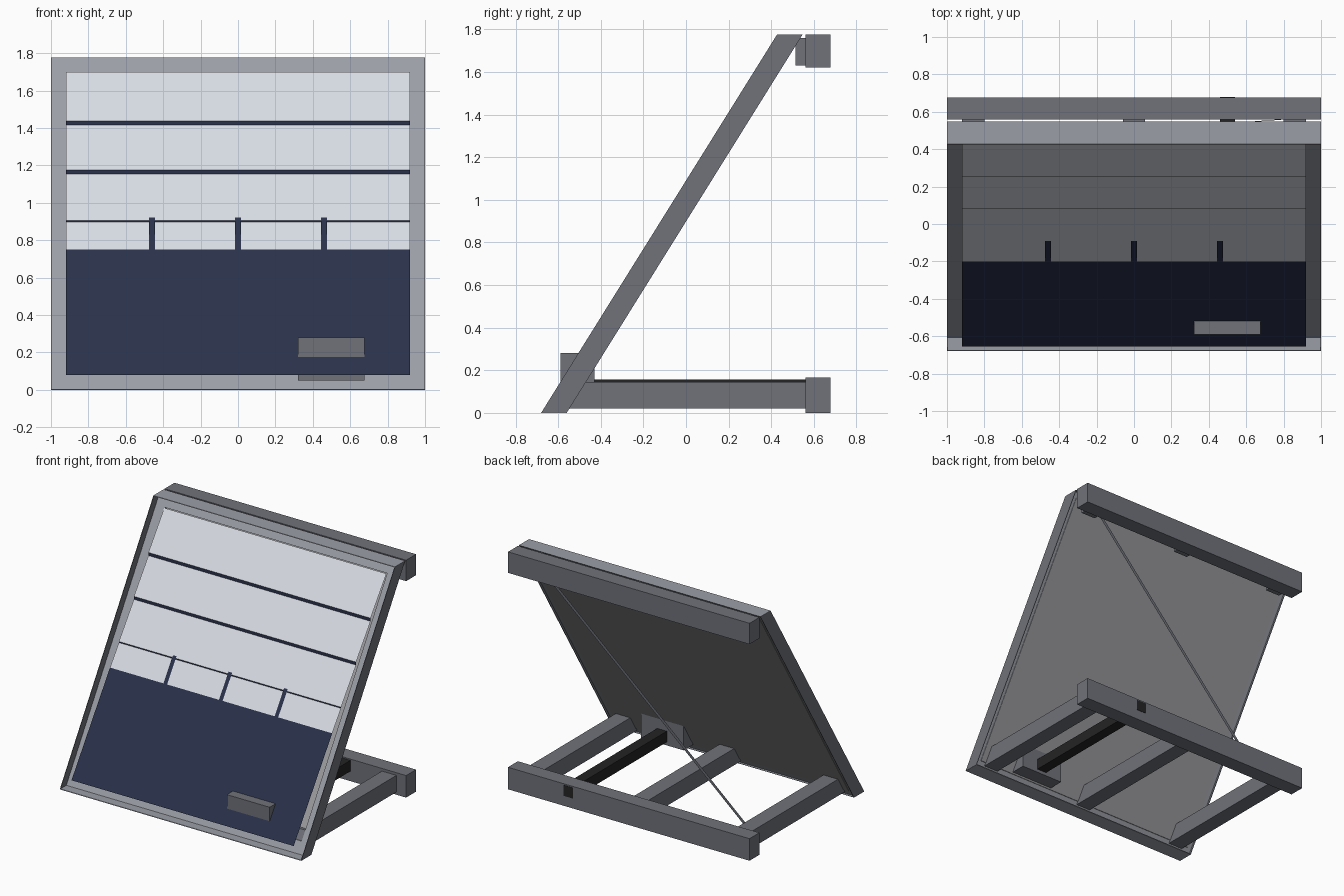
import bpy, bmesh

if "Cube" in bpy.data.objects:
    bpy.data.objects.remove(bpy.data.objects["Cube"])

S = 0.6236            # lean of the tray: y gained per unit of height
H = 1.777


def material(name, r, g, b):
    def lin(c):
        c /= 255
        return c / 12.92 if c < 0.04045 else ((c + 0.055) / 1.055) ** 2.4
    m = bpy.data.materials.new(name)
    m.diffuse_color = (lin(r), lin(g), lin(b), 1)
    m.use_nodes = True
    m.node_tree.nodes["Principled BSDF"].inputs["Base Color"].default_value = m.diffuse_color
    return m


DARK = material("dark_grey", 112, 114, 122)
LIGHT = material("light_grey", 155, 158, 166)
PALE = material("pale_grey", 216, 220, 228)
NAVY = material("navy", 42, 50, 75)
BACK = material("back_grey", 156, 157, 160)
BLACK = material("black", 36, 36, 36)


def finish(name, bm, mats):
    me = bpy.data.meshes.new(name)
    bm.to_mesh(me)
    bm.free()
    for m in mats:
        me.materials.append(m)
    bpy.context.collection.objects.link(bpy.data.objects.new(name, me))


def prism(name, profile, x0, x1, mat):
    """Extrude a closed (y, z) outline along x."""
    bm = bmesh.new()
    a = [bm.verts.new((x0, y, z)) for y, z in profile]
    b = [bm.verts.new((x1, y, z)) for y, z in profile]
    n = len(a)
    bm.faces.new(a)
    bm.faces.new(b[::-1])
    for i in range(n):
        j = (i + 1) % n
        bm.faces.new((a[j], a[i], b[i], b[j]))
    bmesh.ops.recalc_face_normals(bm, faces=bm.faces)
    finish(name, bm, [mat])


def box(name, x0, x1, y0, y1, z0, z1, mat):
    prism(name, [(y0, z0), (y1, z0), (y1, z1), (y0, z1)], x0, x1, mat)


def leaning(name, x0, x1, f, b, z0, z1, mat):
    """Plate parallel to the tray; f and b are front and back y at z = 0."""
    prism(name, [(f + S * z0, z0), (b + S * z0, z0),
                 (b + S * z1, z1), (f + S * z1, z1)], x0, x1, mat)


def sheet(name, line, x0, x1, mats):
    """Paper-thin sheet facing front; upright risers take the last colour."""
    bm = bmesh.new()
    a = [bm.verts.new((x0, y, z)) for y, z in line]
    b = [bm.verts.new((x1, y, z)) for y, z in line]
    for i in range(len(a) - 1):
        face = bm.faces.new((a[i], b[i], b[i + 1], a[i + 1]))
        face.normal_update()
        face.material_index = len(mats) - 1 if face.normal.y < -0.95 else 0
    finish(name, bm, mats)


# thin outer walls of the tray
F, B, T = -0.68, -0.56, 0.004
leaning("bottom_wall", -1, 1, F, B, 0, T, LIGHT)
leaning("top_wall", -1, 1, F, B, H - T, H, LIGHT)
leaning("left_wall", -1, -1 + T, F, B, 0, H, DARK)
leaning("right_wall", 1 - T, 1, F, B, 0, H, DARK)

# recessed border around the panels
RF, RB = -0.61, -0.578
leaning("bottom_border", -1 + T, 1 - T, RF, RB, T, 0.08, LIGHT)
leaning("top_border", -1 + T, 1 - T, RF, RB, 1.70, H - T, LIGHT)
leaning("left_border", -1 + T, -0.92, RF, RB, 0.08, 1.70, LIGHT)
leaning("right_border", 0.92, 1 - T, RF, RB, 0.08, 1.70, LIGHT)

# plain back board
leaning("back_board", -0.965, 0.965, RB - 0.005, RB + 0.004, 0.04, 1.74, BACK)

# navy lower panel
sheet("lower_panel", [(-0.655, 0.08), (-0.20, 0.75)], -0.92, 0.92, [NAVY])

# pale upper panels stepped by upright navy risers
y, z, line = -0.20, 0.75, [(-0.20, 0.75)]
for z0, z1 in [(0.897, 0.905), (1.153, 1.175), (1.415, 1.438)]:
    y += 0.715 * (z0 - z)
    z = z1
    line += [(y, z0), (y, z1)]
line.append((y + 0.715 * (1.70 - z), 1.70))
sheet("stepped_panels", line, -0.92, 0.92, [PALE, NAVY])

# upright strips rising from the navy panel
for x in (-0.46, 0, 0.46):
    sheet("upright_strip", [(-0.204, 0.75), (-0.091, 0.92)],
          x - 0.015, x + 0.015, [NAVY])

# rear beams, base legs and top spacers
box("top_rear_beam", -1, 1, 0.56, 0.677, 1.62, H, DARK)
box("base_rear_beam", -1, 1, 0.56, 0.677, 0, 0.165, DARK)
for x in (-0.86, 0, 0.86):
    prism("base_leg", [(-0.605 + S * 0.02, 0.02), (0.56, 0.02),
                       (0.56, 0.145), (-0.605 + S * 0.145, 0.145)],
          x - 0.06, x + 0.06, DARK)
    box("top_spacer", x - 0.06, x + 0.06, 0.515, 0.56, 1.63, 1.76, DARK)

# drive box and its black shaft
box("drive_box", 0.32, 0.675, -0.59, -0.43, 0.05, 0.28, DARK)
box("drive_shaft", 0.46, 0.54, -0.43, 0.679, 0.075, 0.156, BLACK)

# paper-thin diagonal brace, edge-on from the side
bm = bmesh.new()
bm.faces.new([bm.verts.new(c) for c in (
    (0.82, 0.56, 1.66), (0.786, 0.56, 1.66), (-0.82, 0.437, 0.12), (-0.786, 0.437, 0.12))][::-1])
bm.normal_update()
finish("diagonal_brace", bm, [DARK])
